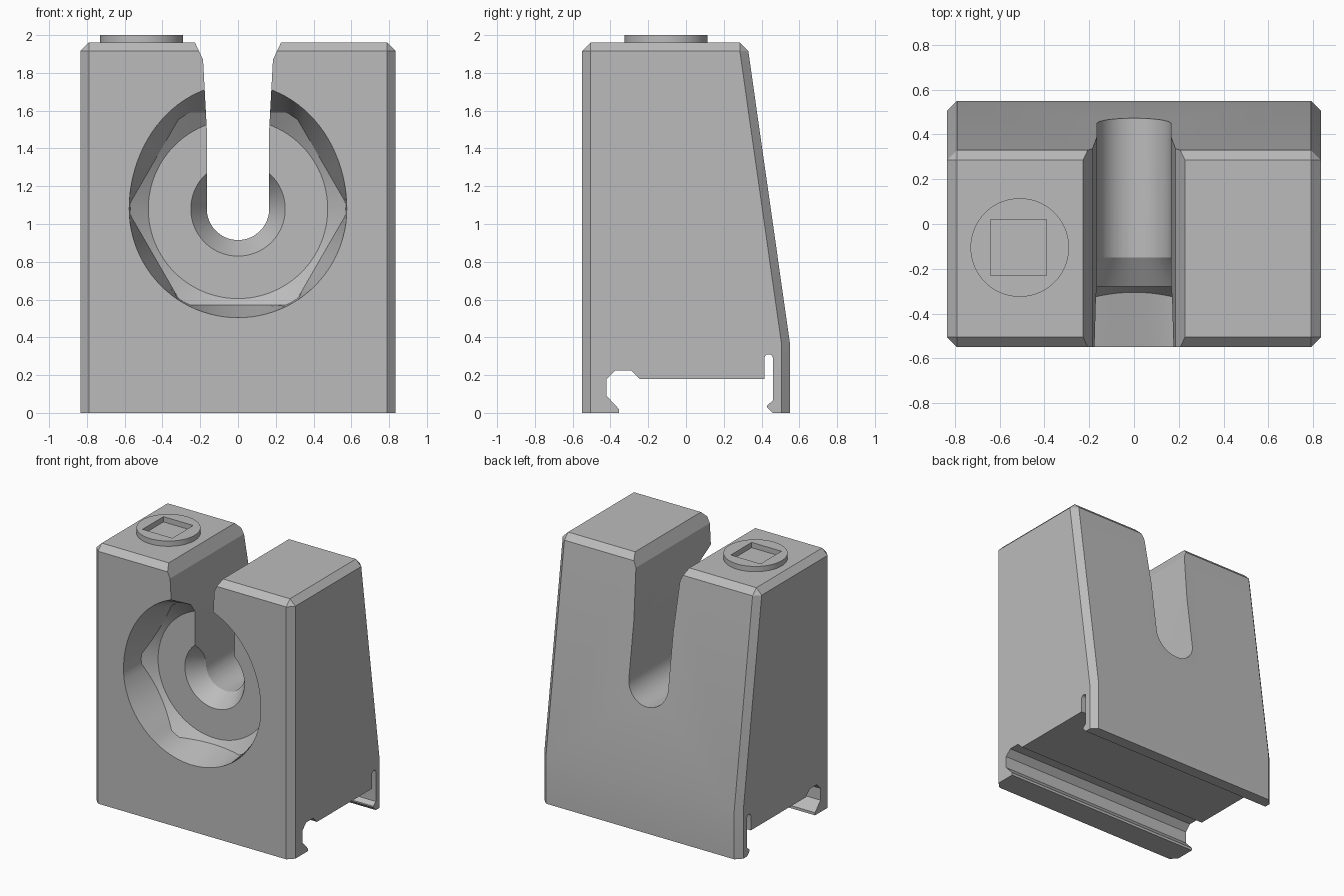
import bpy, bmesh
from math import sin, cos, pi, radians

if "Cube" in bpy.data.objects:
    bpy.data.objects.remove(bpy.data.objects["Cube"])

grey = bpy.data.materials.new("plain grey")
grey.use_nodes = True
colour = (0.5, 0.5, 0.5, 1)
grey.diffuse_color = colour
grey.node_tree.nodes["Principled BSDF"].inputs["Base Color"].default_value = colour

N = 96
AXIS = 1.08  # height of the bore axis
TURN = [2 * pi * i / N for i in range(N)]


def finish(name, bm):
    bmesh.ops.recalc_face_normals(bm, faces=bm.faces)
    mesh = bpy.data.meshes.new(name)
    bm.to_mesh(mesh)
    bm.free()
    mesh.materials.append(grey)
    ob = bpy.data.objects.new(name, mesh)
    bpy.context.collection.objects.link(ob)
    return ob


def loft(name, rings):
    """Skin a stack of equal-length rings and cap both ends."""
    bm = bmesh.new()
    rows = [[bm.verts.new(p) for p in ring] for ring in rings]
    for a, b in zip(rows, rows[1:]):
        for i in range(len(a)):
            j = (i + 1) % len(a)
            bm.faces.new((a[i], a[j], b[j], b[i]))
    bm.faces.new(rows[0])
    bm.faces.new(rows[-1])
    return finish(name, bm)


def cut(target, cutter):
    cutter.hide_render = True
    mod = target.modifiers.new(cutter.name, "BOOLEAN")
    mod.operation = "DIFFERENCE"
    mod.solver = "EXACT"
    mod.object = cutter
    bpy.context.view_layer.objects.active = target
    bpy.ops.object.modifier_apply(modifier=mod.name)
    bpy.data.objects.remove(cutter)


def smooth(ob):
    bpy.ops.object.select_all(action="DESELECT")
    ob.select_set(True)
    bpy.context.view_layer.objects.active = ob
    bpy.ops.object.shade_smooth_by_angle(angle=radians(22))


def bore_ring(y, r):
    return [(r * cos(t), y, AXIS + r * sin(t)) for t in TURN]


# Body: tapered block with chamfered edges
W, F, C = 0.835, -0.55, 0.045
bm = bmesh.new()
for z, back in ((0, 0.55), (0.37, 0.55), (1.915, 0.33)):
    for s in (-1, 1):
        for x, y in ((W, F + C), (W - C, F), (W, back - C), (W - C, back)):
            bm.verts.new((s * x, y, z))
for s in (-1, 1):
    for y in (F + C, 0.33 - C):
        bm.verts.new((s * (W - C), y, 1.96))
bmesh.ops.convex_hull(bm, input=bm.verts)
bmesh.ops.dissolve_limit(bm, angle_limit=0.01, verts=bm.verts, edges=bm.edges)
body = finish("block_body", bm)

# Rail channel with a hooked lip and a thin spring slit
rail = [(-0.355, -0.1), (-0.355, 0.02), (-0.42, 0.09), (-0.42, 0.18),
        (-0.375, 0.225), (-0.29, 0.225), (-0.245, 0.18), (0.415, 0.18)]
rail += [(0.4375 - 0.0225 * cos(pi * i / 10), 0.288 + 0.0225 * sin(pi * i / 10))
         for i in range(11)]
rail += [(0.46, 0.065), (0.43, 0.04), (0.43, 0.03), (0.46, 0), (0.46, -0.1)]
cut(body, loft("rail_cutter", [[(x, y, z) for y, z in rail] for x in (-1, 1)]))

# Open slot: round bottom, flared mouth
R = 0.165
side = [(R, 1.5), (0.185, 1.87), (0.23, 1.965), (0.23, 2.1)]
slot = [(R * cos(a), AXIS + R * sin(a)) for a in (pi + pi * i / 36 for i in range(37))]
slot += side + [(-x, z) for x, z in reversed(side)]
cut(body, loft("slot_cutter", [[(x, y, z) for x, z in slot] for y in (-0.8, 0.8)]))

# Pocket: wide oval mouth, hexagonal seat with a coned floor
def mouth(y, r):
    return [(r * cos(t), y, AXIS + r * sin(t) * (1.15 if sin(t) > 0 else 1)) for t in TURN]


hexagon = []
for t in TURN:
    r = min(0.57, 0.51 / cos((t % (pi / 3)) - pi / 6))
    hexagon.append((r * cos(t), -0.28 - (r - 0.475) * 0.71, AXIS + r * sin(t)))
cut(body, loft("pocket_cutter", [mouth(-0.65, 0.6), mouth(F, 0.576), hexagon,
                                 bore_ring(-0.28, 0.475)]))

# Countersink between pocket floor and slot
cut(body, loft("countersink_cutter", [bore_ring(-0.306, 0.267), bore_ring(-0.15, R)]))
smooth(body)

# Raised round boss with a square recess
def boss_ring(z):
    return [(-0.51 + 0.22 * cos(t), -0.105 + 0.22 * sin(t), z) for t in TURN]


boss = loft("round_boss", [boss_ring(1.955), boss_ring(2.0)])
square = [(-1, -1), (1, -1), (1, 1), (-1, 1)]
cut(boss, loft("square_cutter", [[(-0.515 + 0.125 * x, -0.105 + 0.125 * y, z)
                                  for x, y in square] for z in (1.9, 2.1)]))
smooth(boss)
